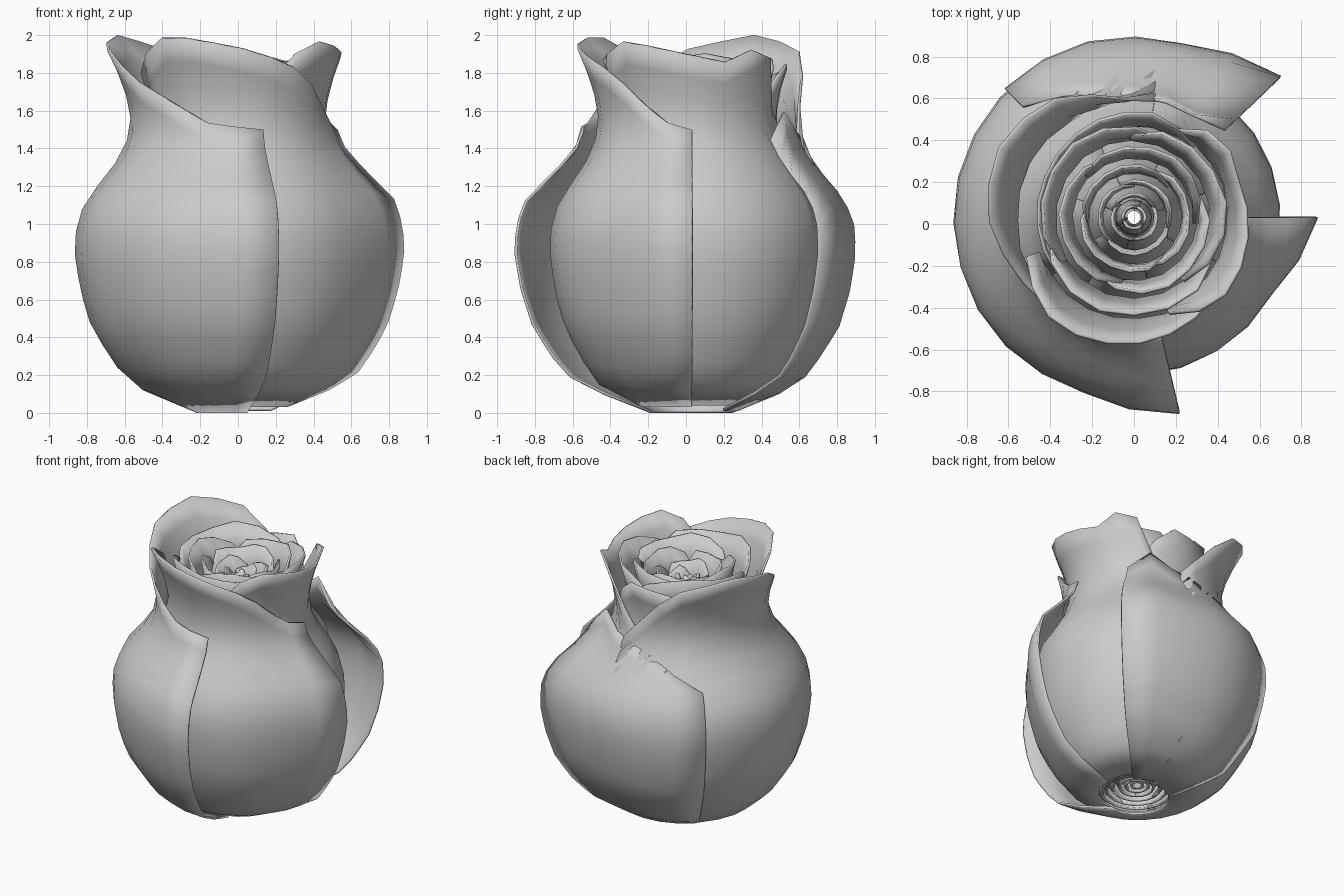
import bpy, bmesh, math, random

if "Cube" in bpy.data.objects:
    bpy.data.objects.remove(bpy.data.objects["Cube"])

random.seed(4)
CY = 0.03

# bud silhouette (height, radius): cup, neck and flared lip
PROFILE = [(0, .22), (.07, .40), (.15, .57), (.25, .65), (.45, .78), (.65, .84), (.85, .87), (1.0, .86),
           (1.13, .81), (1.27, .69), (1.4, .60), (1.55, .57), (1.7, .60), (1.85, .66), (2.0, .74)]


def lerp(table, x):
    if x <= table[0][0]:
        return table[0][1]
    for (x0, y0), (x1, y1) in zip(table, table[1:]):
        if x <= x1:
            return y0 + (y1 - y0) * (x - x0) / (x1 - x0)
    return table[-1][1]


def petal(name, scale, rim, base=0.0, flare0=0.0, flare1=0.0, rows=16, step=15):
    """Curved sheet; rim = [(angle in degrees, top height)], flares lift the side edges."""
    a0, a1 = rim[0][0], rim[-1][0]
    n = max(3, round((a1 - a0) / step))
    bm = bmesh.new()
    grid = []
    for i in range(n + 1):
        deg = a0 + (a1 - a0) * i / n
        a, top = math.radians(deg), lerp(rim, deg)
        lift = flare0 * max(0, 1 - (deg - a0) / 28) + flare1 * max(0, 1 - (a1 - deg) / 28)
        col = []
        for j in range(rows + 1):
            z = base + (top - base) * j / rows
            bump = lerp([(.05, 0), (.22, .8), (.8, 1), (1.15, 1), (1.45, .25), (1.6, 0)], z)
            r = lerp(PROFILE, z) * scale * (0.985 + 0.02 * i / n) + lift * bump
            col.append(bm.verts.new((r * math.cos(a), CY + r * math.sin(a), z)))
        grid.append(col)
    for c0, c1 in zip(grid, grid[1:]):
        for j in range(rows):
            bm.faces.new((c0[j], c1[j], c1[j + 1], c0[j + 1]))
    me = bpy.data.meshes.new(name)
    bm.to_mesh(me)
    bm.free()
    ob = bpy.data.objects.new(name, me)
    bpy.context.collection.objects.link(ob)
    mod = ob.modifiers.new("thickness", 'SOLIDIFY')
    mod.thickness, mod.offset = 0.015, -1
    bpy.ops.object.select_all(action='DESELECT')
    ob.select_set(True)
    bpy.context.view_layer.objects.active = ob
    bpy.ops.object.shade_smooth_by_angle(angle=math.radians(40))
    return ob


# outer wrapping petals
petal("outer_petal_back", 1.005, [(44, 1.45), (60, 1.6), (75, 1.48), (100, 1.42), (135, 1.2)], .01, flare0=.12)
petal("outer_petal_left", 1.0, [(80, 1.47), (100, 1.68), (120, 1.9), (150, 2.0), (180, 1.93),
                                (210, 1.75), (228, 1.67), (255, 1.53), (283, 1.5)], 0, flare1=.09)
petal("outer_petal_right", .87, [(200, 1.8), (225, 1.98), (245, 1.98), (275, 1.92), (300, 1.84),
                                 (320, 1.72), (340, 1.55), (360, 1.5)], .03, flare1=.12)

# middle petals
petal("middle_petal_right", .81, [(290, 1.75), (312, 1.97), (330, 1.95), (360, 1.89), (382, 1.85),
                                  (405, 1.97), (425, 1.6), (440, 1.5)], .04)
petal("middle_petal_back", .79, [(50, 1.6), (75, 1.85), (110, 1.8), (150, 1.7), (215, 1.6)], .05)

# heart of the bud: nested rings of three overlapping petals
for k, (s, top) in enumerate([(.68, 1.88), (.54, 1.86), (.41, 1.81), (.29, 1.77), (.19, 1.74), (.1, 1.71)]):
    for p in range(3):
        c = 120 * p + 47 * k + 20
        j = random.uniform(-.03, .03)
        rim = [(c - 72, top - .17), (c - 45, top + j), (c - 10, top + .02), (c + 20, top - .02),
               (c + 48, top + j), (c + 72, top - .15)]
        petal(f"inner_petal_{k}_{p}", s * (1 + .03 * (p - 1)), rim, .05 + .01 * k, rows=12, step=20)
